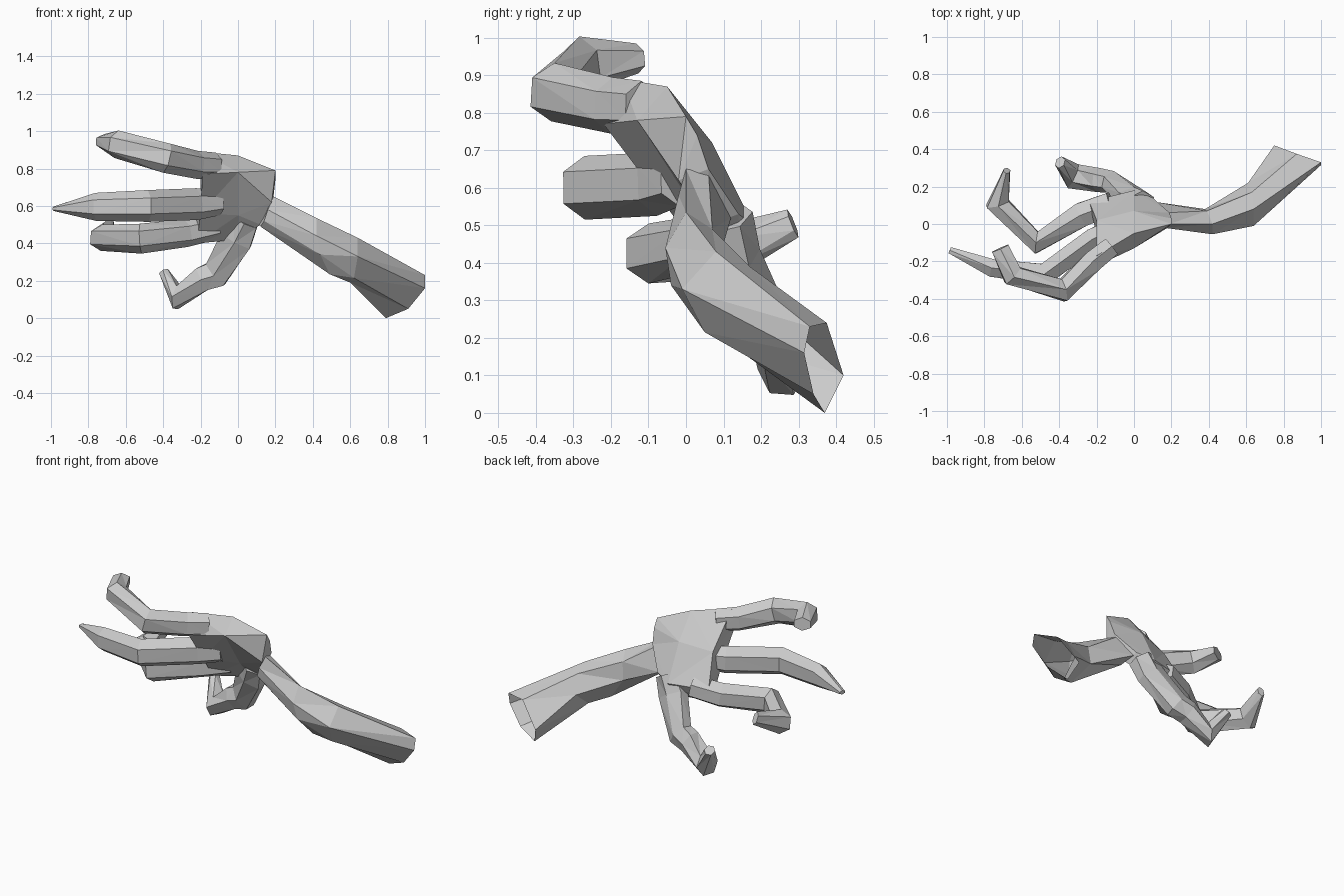
import bpy, bmesh, math
from mathutils import Vector


def loft(name, rings, cap_start=True, cap_end=True):
    """Skin a list of equal-sized point rings into one flat-shaded object."""
    bm = bmesh.new()
    loops = [[bm.verts.new(p) for p in ring] for ring in rings]
    n = len(loops[0])
    for a, b in zip(loops, loops[1:]):
        for i in range(n):
            j = (i + 1) % n
            bm.faces.new((a[i], a[j], b[j], b[i]))
    if cap_start:
        bm.faces.new(loops[0][::-1])
    if cap_end:
        bm.faces.new(loops[-1])
    bmesh.ops.recalc_face_normals(bm, faces=bm.faces[:])
    bmesh.ops.triangulate(bm, faces=bm.faces[:])
    mesh = bpy.data.meshes.new(name)
    bm.to_mesh(mesh)
    bm.free()
    bpy.context.collection.objects.link(bpy.data.objects.new(name, mesh))


def digit(name, joints, ref=(0, 0, 1), sides=6):
    """Jointed tube: each joint is (centre, half width, half height)."""
    pts = [Vector(j[0]) for j in joints]
    rings = []
    for k, (c, w, h) in enumerate(joints):
        t = Vector()
        if k > 0:
            t += (pts[k] - pts[k - 1]).normalized()
        if k < len(pts) - 1:
            t += (pts[k + 1] - pts[k]).normalized()
        t.normalize()
        u = Vector(ref).cross(t).normalized()
        v = t.cross(u)
        rings.append([pts[k] + u * w * math.sin(a) + v * h * math.cos(a)
                      for a in (2 * math.pi * i / sides for i in range(sides))])
    loft(name, rings)


# Palm: wrist side, middle, knuckles
loft("palm", [
    [(.20, 0, .79), (.20, .03, .74), (.19, .06, .65),
     (.10, .14, .53), (.12, .06, .50), (.18, -.02, .62)],
    [(0, -.05, .87), (0, .07, .72), (0, .18, .50),
     (0, .14, .42), (0, .02, .55), (0, -.13, .78)],
    [(-.20, -.17, .89), (-.20, .02, .69), (-.24, .12, .50),
     (-.22, .06, .40), (-.20, -.06, .56), (-.19, -.22, .77)],
])

# Forearm, open at the far end
loft("forearm", [
    [(.19, 0, .65), (.16, -.02, .58), (.14, -.01, .52),
     (.12, .03, .49), (.10, .12, .52), (.17, .06, .64)],
    [(.42, 0, .535), (.42, -.055, .44), (.44, -.04, .34),
     (.49, .04, .235), (.38, .08, .38), (.39, .07, .49)],
    [(.64, .08, .43), (.64, -.01, .33), (.62, .05, .215),
     (.60, .11, .19), (.61, .22, .28), (.63, .17, .39)],
    [(1.0, .33, .23), (1.0, .315, .16), (.91, .34, .05),
     (.79, .37, 0), (.75, .42, .10), (.87, .375, .24)],
], cap_end=False)

# Fingers from the top edge of the palm downward
digit("upper_finger", [
    ((-.12, -.12, .815), .06, .07),
    ((-.22, -.20, .82), .065, .075),
    ((-.38, -.355, .855), .068, .08),
    ((-.65, -.275, .93), .065, .075),
    ((-.715, -.13, .945), .055, .04),
])
digit("middle_finger", [
    ((-.10, -.02, .62), .06, .07),
    ((-.22, -.08, .61), .065, .085),
    ((-.48, -.27, .60), .068, .085),
    ((-.76, -.235, .595), .055, .075),
    ((-.985, -.14, .585), .02, .012),
])
digit("lower_finger", [
    ((-.12, .11, .49), .07, .07),
    ((-.28, .05, .455), .075, .075),
    ((-.52, -.10, .425), .068, .08),
    ((-.73, .11, .43), .07, .072),
    ((-.68, .285, .505), .02, .04),
])

# Thumb with a wide base and hooked tip
digit("thumb", [
    ((.04, .11, .52), .08, .07),
    ((-.01, .14, .42), .10, .06),
    ((-.12, .225, .235), .085, .06),
    ((-.19, .235, .21), .075, .065),
    ((-.325, .255, .11), .07, .07),
    ((-.395, .33, .245), .03, .035),
], ref=(0, 1, 0))
